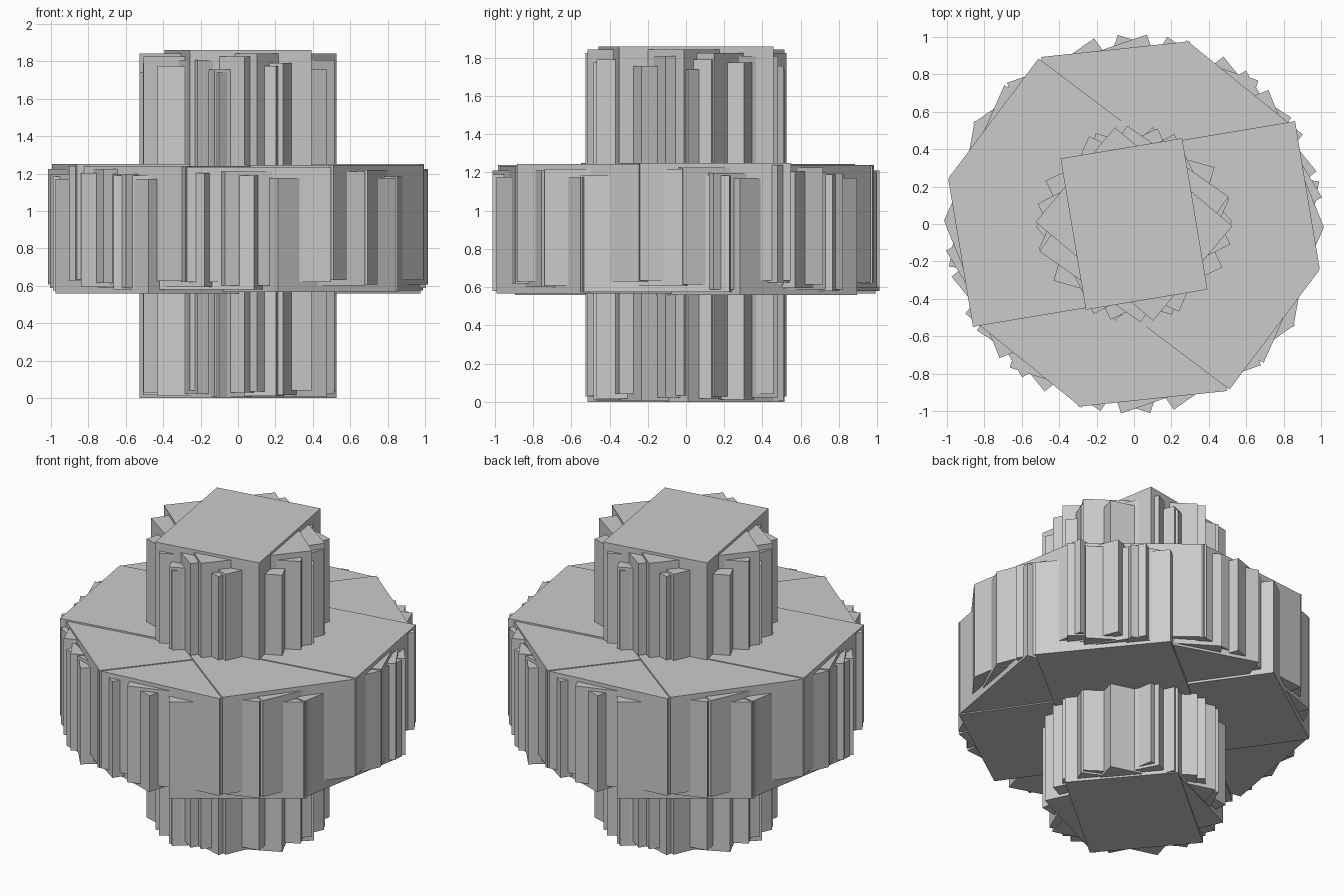
import bpy
from math import radians

if "Cube" in bpy.data.objects:
    bpy.data.objects.remove(bpy.data.objects["Cube"])


def block(name, length, width, z0, z1, angle):
    """A box centred on the z axis, turned by an angle in degrees."""
    bpy.ops.mesh.primitive_cube_add(size=1, location=(0, 0, (z0 + z1) / 2),
                                    rotation=(0, 0, radians(angle)))
    ob = bpy.context.object
    ob.name = name
    ob.scale = (length, width, z1 - z0)
    return ob


def fan(name, length, width, top, bottom, turns):
    """Crossed boxes, each a little lower than the one before."""
    steps = len(turns) - 1
    for i, angle in enumerate(turns):
        t = i / steps
        z1 = top[0] + (top[1] - top[0]) * t
        z0 = bottom[0] + (bottom[1] - bottom[0]) * t
        block(f"{name}_{i + 1}", length, width, z0, z1, angle)


# Central column of crossed upright boxes
fan("column_block", 0.82, 0.66, (1.86, 1.74), (0.04, 0.0),
    [99.5, 140, 55, 27, 156, 74, 115, 40])

# Wide ring: four main slabs forming the top face
fan("ring_top_slab", 1.88, 0.80, (1.25, 1.235), (0.635, 0.62),
    [9.5, 143, 51, 96])

# Wide ring: lower slabs whose corners poke out around the rim
fan("ring_lower_slab", 1.87, 0.79, (1.225, 1.17), (0.615, 0.56),
    [22, 156, 109, 57, 31, 72, 170, 125, 39])
